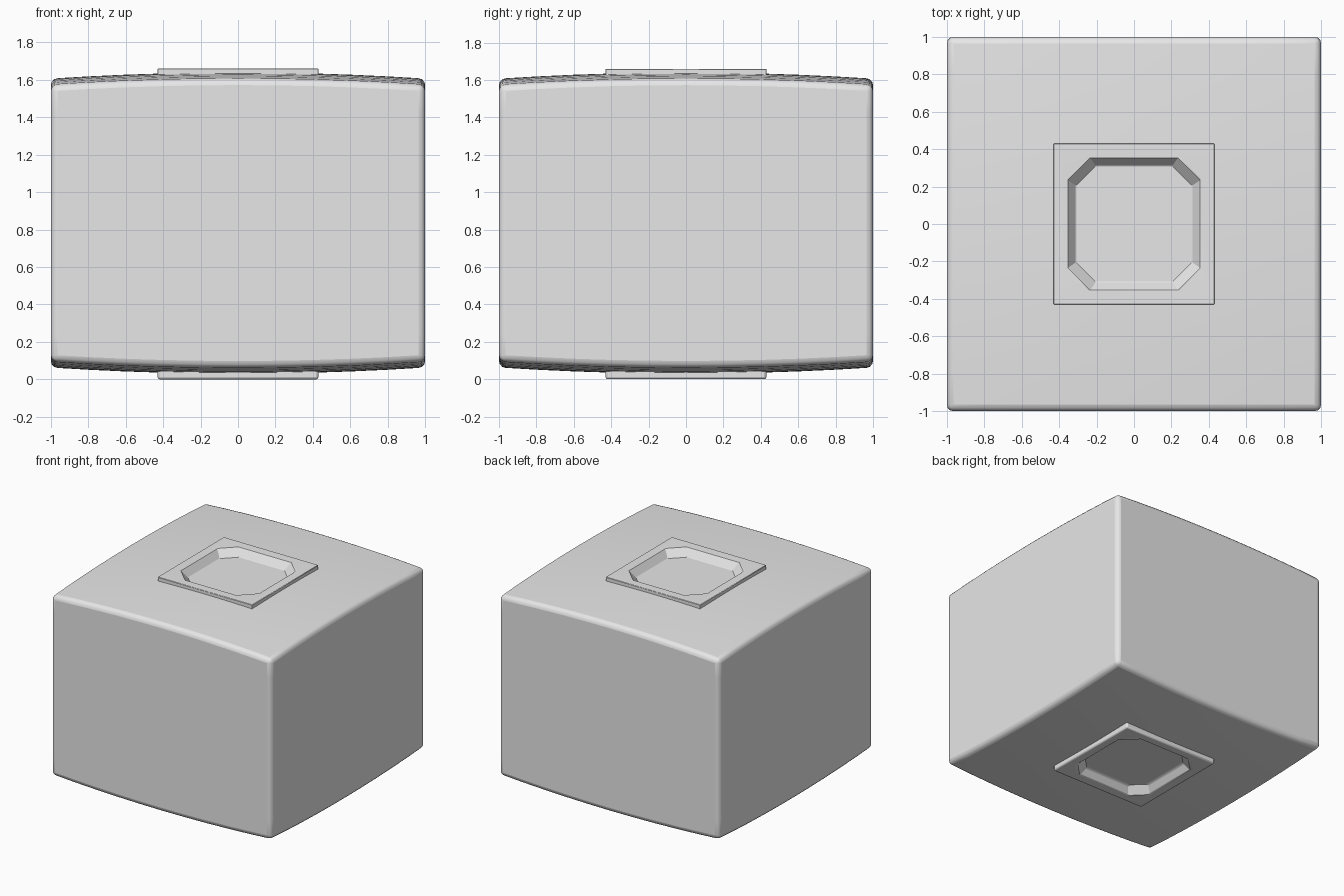
import bpy
import bmesh
import math

cube = bpy.data.objects.get("Cube")
if cube:
    bpy.data.objects.remove(cube, do_unlink=True)

grey = bpy.data.materials.new("plain grey")
grey.use_nodes = True
grey.diffuse_color = (0.8, 0.8, 0.8, 1)
grey.node_tree.nodes["Principled BSDF"].inputs["Base Color"].default_value = (0.8, 0.8, 0.8, 1)


def finish(bm, name, bevel, segments):
    """Turn a bmesh into a bevelled object with sharp edges kept."""
    bmesh.ops.recalc_face_normals(bm, faces=bm.faces)
    mesh = bpy.data.meshes.new(name)
    bm.to_mesh(mesh)
    bm.free()
    mesh.materials.append(grey)
    obj = bpy.data.objects.new(name, mesh)
    bpy.context.collection.objects.link(obj)
    mod = obj.modifiers.new("soft edges", 'BEVEL')
    mod.width = bevel
    mod.segments = segments
    mod.limit_method = 'ANGLE'
    mod.angle_limit = math.radians(50)
    bpy.ops.object.select_all(action='DESELECT')
    obj.select_set(True)
    bpy.context.view_layer.objects.active = obj
    bpy.ops.object.shade_smooth_by_angle(angle=math.radians(32))
    return obj


# Body: block with gently domed top and bottom, open beneath each plate
MID, HALF, DOME = 0.835, 0.805, 0.033
bm = bmesh.new()
bmesh.ops.create_cube(bm, size=2)
bmesh.ops.subdivide_edges(bm, edges=bm.edges[:], cuts=9, use_grid_fill=True)
holes = []
for f in bm.faces:
    c = f.calc_center_median()
    if abs(c.z) > 0.99 and max(abs(c.x), abs(c.y)) < 0.4:
        holes.append(f)
bmesh.ops.delete(bm, geom=holes, context='FACES')
for v in bm.verts:
    v.co.z = MID + v.co.z * (HALF - DOME * (v.co.x ** 2 + v.co.y ** 2))
finish(bm, "body", 0.035, 3)


# Plates: square rim around a sloped eight-sided recess
def octagon(bm, r, cut, z):
    pts = [(r, -cut), (r, cut), (cut, r), (-cut, r),
           (-r, cut), (-r, -cut), (-cut, -r), (cut, -r)]
    # start so that each pair of points belongs to one square corner
    return [bm.verts.new((x, y, z)) for x, y in pts[1:] + pts[:1]]


def square(bm, r, z):
    return [bm.verts.new((x * r, y * r, z)) for x, y in ((1, 1), (-1, 1), (-1, -1), (1, -1))]


def plate(name, z, down):
    """Plate with its outer face at z; down is +1 on top, -1 underneath."""
    bm = bmesh.new()
    base = square(bm, 0.43, z - down * 0.05)
    rim = square(bm, 0.43, z)
    lip = octagon(bm, 0.355, 0.235, z)
    floor = octagon(bm, 0.31, 0.205, z - down * 0.06)
    for i in range(4):
        j = (i + 1) % 4
        bm.faces.new((base[i], base[j], rim[j], rim[i]))
        bm.faces.new((rim[i], lip[2 * i], lip[2 * i + 1]))
        bm.faces.new((rim[i], lip[2 * i + 1], lip[2 * j], rim[j]))
    for i in range(8):
        j = (i + 1) % 8
        bm.faces.new((lip[i], lip[j], floor[j], floor[i]))
    bm.faces.new(floor)
    bmesh.ops.recalc_face_normals(bm, faces=bm.faces)
    return bm


finish(plate("top_plate", 1.66, 1), "top_plate", 0.003, 1)
finish(plate("bottom_plate", 0.0, -1), "bottom_plate", 0.012, 2)
